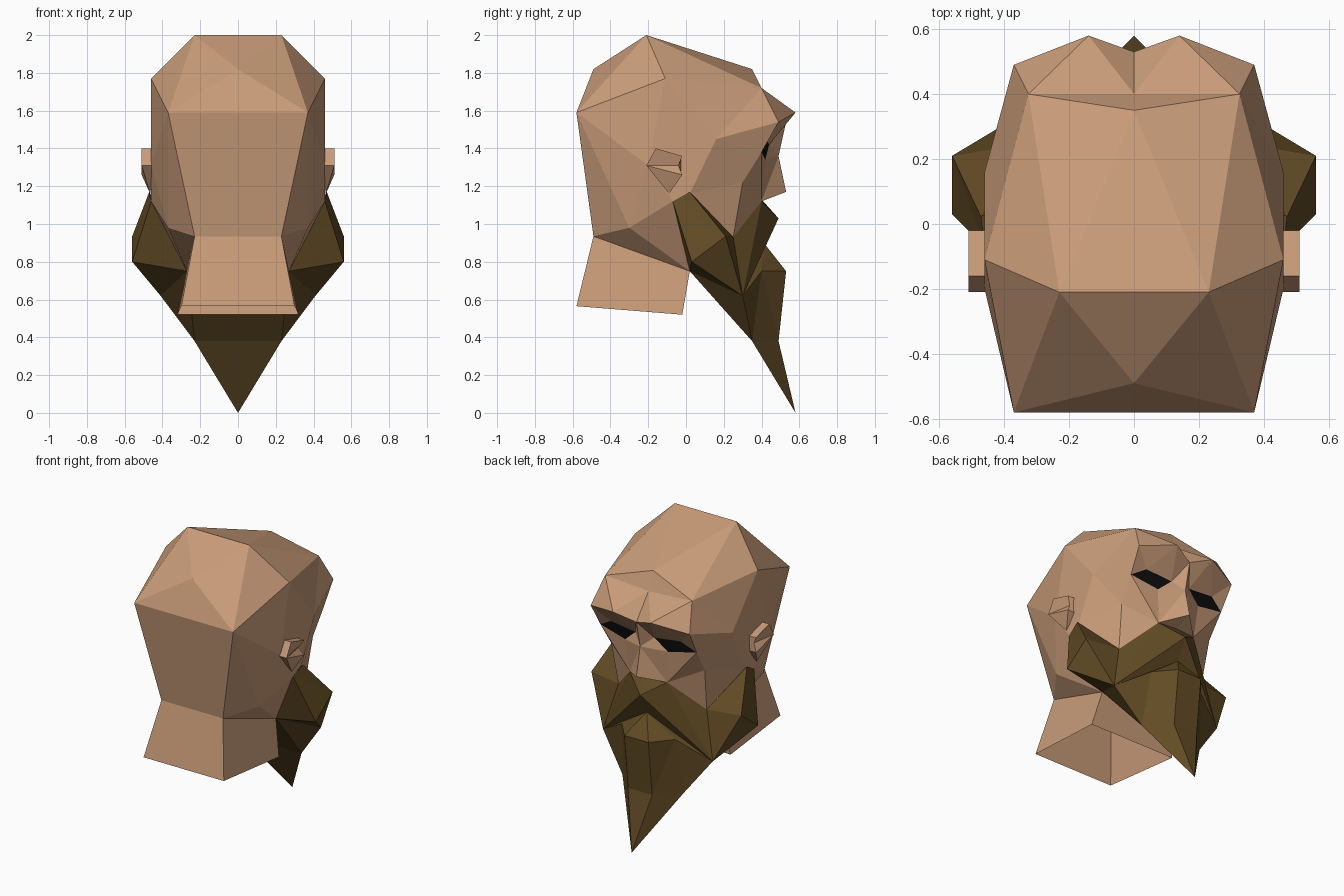
import bpy, bmesh

if "Cube" in bpy.data.objects:
    bpy.data.objects.remove(bpy.data.objects["Cube"])


def material(name, rgb):
    m = bpy.data.materials.new(name)
    m.diffuse_color = (*rgb, 1)
    m.use_nodes = True
    m.node_tree.nodes["Principled BSDF"].inputs["Base Color"].default_value = m.diffuse_color
    return m


def fan(hub, rim):
    """Triangles from a hub point to each step along a rim."""
    rim = rim.split()
    return [[hub, p, q] for p, q in zip(rim, rim[1:])]


def poly(rim):
    return [rim.split()]


def flip(key):
    return key[1:] if key[0] == '-' else '-' + key


def build(name, points, faces, mat):
    """Mesh from right-half points; '-p' is the mirror of point p."""
    bm = bmesh.new()
    verts = {}
    for key, (x, y, z) in points.items():
        verts[key] = bm.verts.new((x, y, z))
        verts['-' + key] = bm.verts.new((-x, y, z)) if x else verts[key]
    for keys in faces:
        for side in (keys, [flip(k) for k in reversed(keys)]):
            corners = [verts[k] for k in side]
            if not bm.faces.get(corners):
                bm.faces.new(corners)
    loose = [v for v in bm.verts if not v.link_faces]
    bmesh.ops.delete(bm, geom=loose, context='VERTS')
    bmesh.ops.recalc_face_normals(bm, faces=bm.faces)
    mesh = bpy.data.meshes.new(name)
    bm.to_mesh(mesh)
    bm.free()
    mesh.materials.append(mat)
    obj = bpy.data.objects.new(name, mesh)
    bpy.context.collection.objects.link(obj)
    return obj


skin = material("skin", (0.58, 0.33, 0.19))
hair = material("beard_brown", (0.12, 0.07, 0.018))
black = material("eye_black", (0.004, 0.004, 0.004))

# Key points of the right half of the head
skull = dict(
    top=(.23, -.21, 2), crown=(.46, -.11, 1.77), rear=(.37, -.58, 1.59),
    rearmid=(0, -.49, 1.82), fore=(.325, .40, 1.72), foremid=(0, .35, 1.82),
    temple=(.46, .16, 1.45), ear=(.46, -.20, 1.31), low=(.46, -.07, 1.12),
    side=(.46, .02, 1.16), jawrear=(.37, -.30, .98), nape=(.23, -.49, .935),
    throat=(.27, .02, .75))
face = dict(
    glab=(0, .40, 1.70), brow=(.14, .58, 1.59), browout=(.37, .49, 1.54),
    root=(0, .53, 1.54), bridge=(0, .49, 1.36), tip=(0, .53, 1.17),
    base=(0, .40, 1.13), wing=(.14, .40, 1.12), cheek=(.35, .30, 1.22),
    jaw=(.33, .25, .93))
eye = dict(e1=(.07, .44, 1.42), e2=(.26, .43, 1.44),
           e3=(.36, .40, 1.38), e4=(.16, .42, 1.34))
neck = dict(neckrear=(.30, -.58, .565), neckfront=(.32, -.02, .52))

# Cranium: top, back, sides and jaw underside
cranium = (fan("top", "-top foremid fore crown rear rearmid -top")
           + poly("rear -rear rearmid") + poly("rear -rear -nape nape")
           + fan("temple", "crown fore browout e3 cheek side ear crown")
           + poly("crown rear ear") + poly("ear low side")
           + fan("jawrear", "nape rear ear low throat nape"))

# Brow ridge, nose and cheeks
features = (fan("brow", "glab fore browout e2 e1 root glab")
            + poly("foremid fore glab") + poly("browout e3 e2")
            + fan("bridge", "root e1 e4 wing tip") + poly("wing tip base")
            + poly("e4 e3 wing") + fan("cheek", "e3 wing jaw side"))

# Neck, open at the bottom
neck_walls = (poly("nape throat neckfront neckrear")
              + poly("nape -nape -neckrear neckrear")
              + poly("throat -throat -neckfront neckfront"))

build("head", {**skull, **face, **eye, **neck},
      cranium + features + neck_walls, skin)

# Eyes
build("eyes", eye, poly("e1 e2 e3 e4"), black)

# Ears: outline extruded inward, hollow point m, tapering lobe
outline = dict(a=(-.21, 1.31), b=(-.16, 1.40), c=(-.02, 1.36), d=(-.02, 1.26))
ear = dict(m=(.48, -.04, 1.31), lobe=(.465, -.09, 1.16))
for key, (y, z) in outline.items():
    ear[key] = (.51, y, z)
    ear[key + "0"] = (.45, y, z)
build("ears", ear,
      poly("a b c m") + poly("a m d") + fan("lobe", "a0 a d d0")
      + poly("a b b0 a0") + poly("b c c0 b0") + poly("c m d d0 c0"), skin)

# Beard and moustache
beard = dict(
    back=(.46, -.07, 1.12), peak=(.47, .02, 1.17), bulge=(.56, .21, .935),
    hang=(.56, .03, .80), throat=(.27, .02, .75), corner=(.41, .30, .62),
    wing=(.14, .40, 1.12), under=(.23, .35, .38), point=(0, .58, 0),
    front=(.09, .49, .38), chin=(.09, .53, .75), lip=(0, .42, .89),
    tache=(0, .49, 1.03), chinside=(.20, .40, .75), base=(0, .40, 1.13),
    jaw=(.33, .25, .93))
whiskers = (fan("bulge", "back peak jaw corner hang back")
            + poly("back hang throat"))
moustache = (fan("corner", "jaw wing tache lip chinside under throat hang")
             + poly("wing tache base"))
goatee = (fan("front", "chin chinside under point -front")
          + poly("chin -chin -front front")
          + fan("lip", "chinside chin -chin")
          + poly("throat -throat -under under") + poly("under -under point"))
build("beard", beard, whiskers + moustache + goatee, hair)
